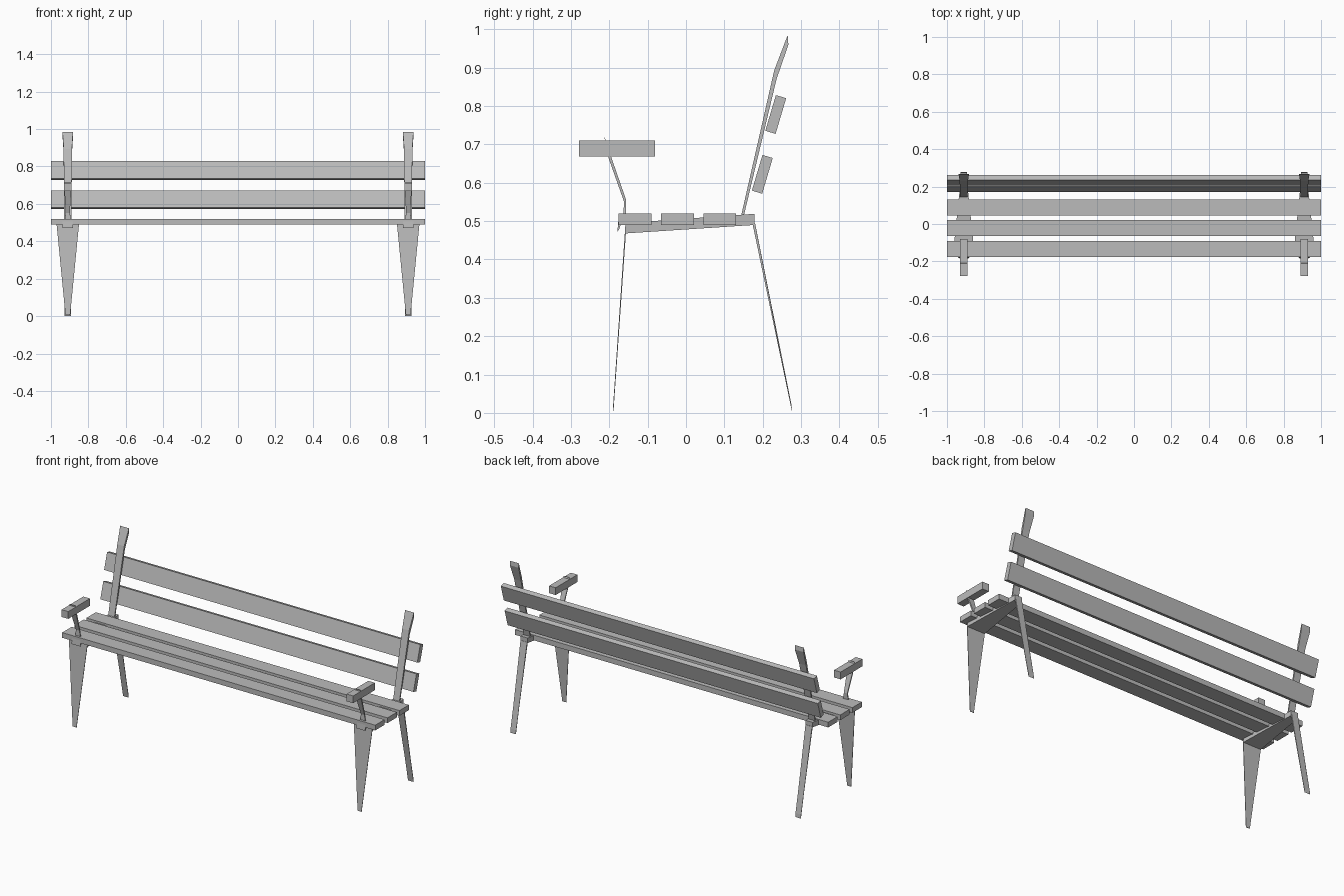
import bpy, bmesh, math
from mathutils import Vector, Matrix

cube = bpy.data.objects.get("Cube")
if cube:
    bpy.data.objects.remove(cube)

grey = bpy.data.materials.new("plain grey")
grey.use_nodes = True
colour = (0.5, 0.5, 0.5, 1)
grey.diffuse_color = colour
grey.node_tree.nodes["Principled BSDF"].inputs["Base Color"].default_value = colour

SIDE_X = 0.91


def finish(name, bm):
    bmesh.ops.recalc_face_normals(bm, faces=bm.faces)
    mesh = bpy.data.meshes.new(name)
    bm.to_mesh(mesh)
    bm.free()
    mesh.materials.append(grey)
    bpy.context.collection.objects.link(bpy.data.objects.new(name, mesh))


def board(name, centre, size, tilt=0):
    bm = bmesh.new()
    place = Matrix.Translation(centre) @ Matrix.Rotation(tilt, 4, 'X')
    bmesh.ops.create_cube(bm, size=1, matrix=place @ Matrix.Diagonal((*size, 1)))
    finish(name, bm)


def strap(name, x, sections):
    """Flat bar through sections of (front y, z), (back y, z), width."""
    bm = bmesh.new()
    rings = []
    for front, back, width in sections:
        w = width / 2
        rings.append([bm.verts.new((x + dx, *p)) for dx, p in
                      ((-w, front), (w, front), (w, back), (-w, back))])
    for a, b in zip(rings, rings[1:]):
        for i in range(4):
            j = (i + 1) % 4
            bm.faces.new((a[i], a[j], b[j], b[i]))
    bm.faces.new(rings[0][::-1])
    bm.faces.new(rings[-1])
    finish(name, bm)


# Seat and backrest boards
for label, y in (("front", -0.133), ("middle", -0.022), ("rear", 0.088)):
    board(label + "_seat_slat", (0, y, 0.505), (2, 0.086, 0.03))
for label, y, z in (("lower", 0.199, 0.622), ("upper", 0.234, 0.778)):
    board(label + "_back_slat", (0, y, z), (2, 0.028, 0.097), math.radians(-16.5))

# End frames
for side, x in (("right", -SIDE_X), ("left", SIDE_X)):
    board(side + "_armrest", (x, -0.18, 0.689), (0.042, 0.198, 0.042))
    strap(side + "_front_leg", x, [
        ((-0.191, 0.005), (-0.189, 0.005), 0.025),
        ((-0.158, 0.492), (-0.155, 0.492), 0.12)])
    strap(side + "_back_leg", x, [
        ((0.275, 0.022), (0.277, 0), 0.036),
        ((0.173, 0.495), (0.18, 0.495), 0.042)])
    strap(side + "_seat_support", x, [
        ((-0.157, 0.468), (-0.157, 0.495), 0.115),
        ((0.178, 0.49), (0.178, 0.519), 0.045)])
    strap(side + "_back_post", x, [
        ((0.144, 0.515), (0.151, 0.515), 0.04),
        ((0.230, 0.893), (0.236, 0.87), 0.044),
        ((0.265, 0.985), (0.267, 0.96), 0.056)])
    strap(side + "_arm_support", x, [
        ((-0.163, 0.50), (-0.157, 0.50), 0.038),
        ((-0.162, 0.552), (-0.156, 0.555), 0.022),
        ((-0.211, 0.69), (-0.203, 0.69), 0.038),
        ((-0.212, 0.718), (-0.209, 0.71), 0.038)])
    strap(side + "_front_tab", x, [
        ((-0.179, 0.472), (-0.175, 0.477), 0.055),
        ((-0.176, 0.505), (-0.165, 0.505), 0.055)])
